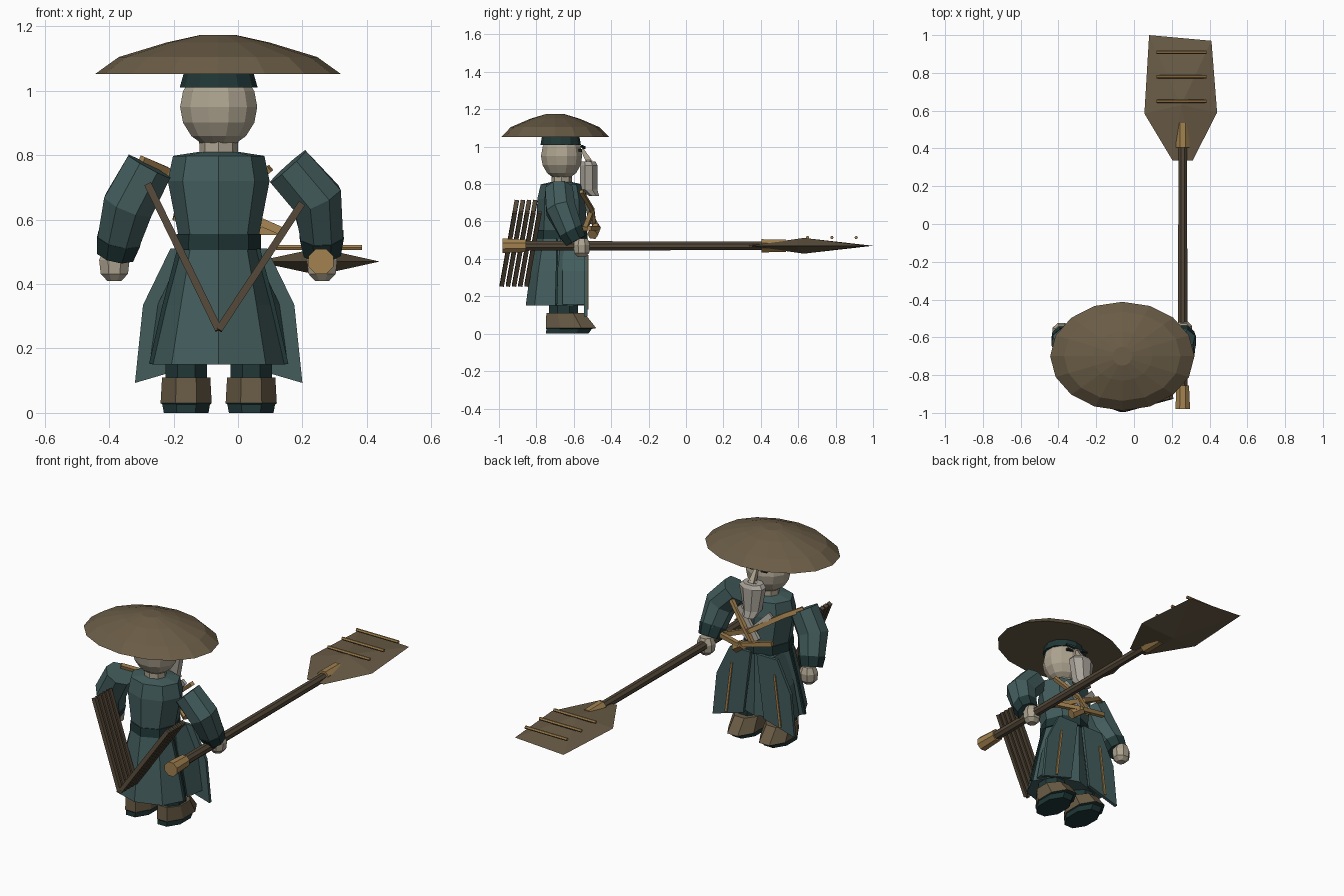
import bpy, bmesh, math
from mathutils import Vector

if "Cube" in bpy.data.objects:
    bpy.data.objects.remove(bpy.data.objects["Cube"])

CX, CY = -0.06, -0.665   # body axis


def material(name, rgb):
    m = bpy.data.materials.new(name)
    m.diffuse_color = (*rgb, 1)
    m.use_nodes = True
    m.node_tree.nodes["Principled BSDF"].inputs["Base Color"].default_value = m.diffuse_color
    return m


ROBE = material("teal cloth", (0.056, 0.108, 0.108))
TRIM = material("dark teal cloth", (0.015, 0.038, 0.038))
STRAW = material("straw brown", (0.145, 0.108, 0.062))
WOOD = material("dark wood", (0.085, 0.062, 0.038))
GOLD = material("ochre", (0.36, 0.22, 0.08))
SKIN = material("pale skin", (0.42, 0.37, 0.28))
HAIR = material("grey hair", (0.42, 0.39, 0.34))
BLACK = material("black", (0.012, 0.012, 0.012))


def finish(name, bm, *mats):
    bmesh.ops.recalc_face_normals(bm, faces=bm.faces)
    me = bpy.data.meshes.new(name)
    bm.to_mesh(me)
    bm.free()
    for m in mats:
        me.materials.append(m)
    ob = bpy.data.objects.new(name, me)
    bpy.context.collection.objects.link(ob)
    return ob


def skin_rings(name, rings, mats, bands=None):
    """Join equal rings of points into a closed solid."""
    bm = bmesh.new()
    vs = [[bm.verts.new(p) for p in r] for r in rings]
    n = len(vs[0])
    for i in range(len(vs) - 1):
        for k in range(n):
            j = (k + 1) % n
            f = bm.faces.new((vs[i][k], vs[i][j], vs[i + 1][j], vs[i + 1][k]))
            f.material_index = bands[i] if bands else 0
    bm.faces.new(vs[0]).material_index = bands[0] if bands else 0
    bm.faces.new(vs[-1]).material_index = bands[-1] if bands else 0
    return finish(name, bm, *mats)


def stack(name, rows, n, mats, bands=None, turn=0.0):
    """Horizontal elliptical rings: (x, y, z, rx, ry)."""
    rings = [[(x + rx * math.cos(2 * math.pi * (k + turn) / n),
               y + ry * math.sin(2 * math.pi * (k + turn) / n), z)
              for k in range(n)] for x, y, z, rx, ry in rows]
    return skin_rings(name, rings, mats, bands)


def tube(name, path, radii, n, mats, bands=None, flat=1.0):
    """Tube through points; flat squashes it along the second axis."""
    pts = [Vector(p) for p in path]
    rings = []
    for i, p in enumerate(pts):
        t = (pts[min(i + 1, len(pts) - 1)] - pts[max(i - 1, 0)]).normalized()
        ref = Vector((0, 1, 0)) if abs(t.y) < 0.8 else Vector((0, 0, 1))
        u = t.cross(ref).normalized()
        v = t.cross(u)
        rings.append([p + radii[i] * (u * math.cos(a) + v * flat * math.sin(a))
                      for a in [2 * math.pi * (k + 0.5) / n for k in range(n)]])
    return skin_rings(name, rings, mats, bands)


def plate(name, outline, y, depth, mat):
    """Outline in x, z given a thickness along y."""
    return skin_rings(name, [[(x, y, z) for x, z in outline],
                             [(x, y + depth, z) for x, z in outline]], [mat])


# Hat with headband
HX, HY = -0.062, -0.70
stack("straw_hat", [(HX, HY, 1.052, 0.382, 0.288), (HX, HY, 1.105, 0.308, 0.236),
                    (HX, HY, 1.15, 0.16, 0.13), (HX, HY, 1.174, 0.052, 0.05)], 16, [STRAW])
stack("headband", [(CX, CY - 0.005, 1.01, 0.121, 0.108), (CX, CY - 0.005, 1.056, 0.108, 0.1)], 12, [TRIM])

# Head and neck
head_rows = []
for i in range(1, 8):
    a = math.pi * i / 8
    head_rows.append((CX, CY, 0.95 - 0.128 * math.cos(a), 0.124 * math.sin(a), 0.114 * math.sin(a)))
stack("head", head_rows, 12, [SKIN], turn=0.5)
stack("neck", [(CX, CY, 0.78, 0.06, 0.055), (CX, CY, 0.87, 0.06, 0.055)], 8, [SKIN])

# Face
tube("nose", [(CX, -0.555, 0.985), (CX, -0.515, 0.915)], [0.012, 0.024], 4, [SKIN])
for s in (-1, 1):
    plate("eye", [(CX + s * 0.025, 0.972), (CX + s * 0.062, 0.975),
                  (CX + s * 0.062, 0.988), (CX + s * 0.025, 0.985)], -0.575, 0.02, BLACK)
    tube("eyebrow", [(CX + s * 0.02, -0.545, 0.995), (CX + s * 0.075, -0.56, 1.005)],
         [0.01, 0.006], 4, [TRIM])
    tube("moustache", [(CX, -0.52, 0.925), (CX + s * 0.065, -0.53, 0.895)], [0.017, 0.006], 4, [HAIR])
stack("beard", [(CX, -0.490, 0.735, 0.038, 0.028), (CX, -0.52, 0.77, 0.052, 0.05),
                (CX, -0.520, 0.90, 0.078, 0.05), (CX, -0.525, 0.92, 0.06, 0.045)], 8, [HAIR], turn=0.5)

# Robe: skirt, belt, torso and collar slope
stack("robe_skirt", [(CX, -0.695, 0.15, 0.207, 0.162), (CX, -0.685, 0.335, 0.166, 0.147),
                     (CX, -0.67, 0.51, 0.125, 0.132)], 8, [ROBE])
stack("belt", [(CX, CY, 0.505, 0.132, 0.138), (CX, CY, 0.555, 0.131, 0.136)], 8, [TRIM])
stack("robe_torso", [(CX, CY, 0.55, 0.125, 0.132), (CX, CY, 0.72, 0.158, 0.13),
                     (CX, CY, 0.798, 0.142, 0.112), (CX, CY, 0.81, 0.065, 0.06)], 8, [ROBE])

# Front coat flaps, side trim and ochre stripes
for s in (-1, 1):
    def mx(d):
        return CX + s * d
    plate("coat_flap", [(mx(0.02), 0.51), (mx(0.15), 0.51), (mx(0.235), 0.335),
                        (mx(0.26), 0.093), (mx(0.065), 0.15)], -0.545, 0.018, ROBE)
    skin_rings("coat_side", [
        [(mx(0.11), -0.66, 0.505), (mx(0.11), -0.54, 0.505), (mx(0.04), -0.54, 0.505)],
        [(mx(0.165), -0.66, 0.335), (mx(0.19), -0.54, 0.335), (mx(0.04), -0.54, 0.335)],
        [(mx(0.2), -0.66, 0.155), (mx(0.215), -0.54, 0.155), (mx(0.06), -0.54, 0.155)]], [ROBE])
    plate("flap_stripe", [(mx(0.13), 0.42), (mx(0.142), 0.42), (mx(0.18), 0.13), (mx(0.165), 0.13)],
          -0.528, 0.007, GOLD)
    tube("side_trim", [(mx(0.122), -0.69, 0.51), (mx(0.168), -0.69, 0.335), (mx(0.21), -0.695, 0.152)],
         [0.009] * 3, 4, [TRIM])

# Legs and boots
for s in (-1, 1):
    x = CX + s * 0.101
    stack("trouser_leg", [(x, CY + 0.01, 0.09, 0.07, 0.085), (x, CY + 0.01, 0.25, 0.07, 0.085)], 8, [TRIM], turn=0.5)
    stack("boot", [(x, -0.635, 0.0, 0.075, 0.122), (x, -0.625, 0.026, 0.08, 0.132),
                   (x, -0.615, 0.03, 0.086, 0.146), (x, -0.645, 0.11, 0.081, 0.11)],
          8, [STRAW, TRIM], [1, 1, 0], turn=0.5)

# Arms: sleeve, cuff, hand
arms = [((0.155, -0.68, 0.765), (0.245, -0.67, 0.665), (0.26, -0.615, 0.545), (0.262, -0.58, 0.48)),
        ((-0.275, -0.68, 0.765), (-0.34, -0.67, 0.645), (-0.37, -0.615, 0.535), (-0.383, -0.59, 0.475))]
for sh, el, wr, end in arms:
    tube("sleeve", [sh, el, wr], [0.08, 0.085, 0.071], 8, [ROBE])
    a, b = Vector(wr), Vector(end)
    tube("cuff", [a + (a - b) * 0.1, a.lerp(b, 0.75)], [0.074, 0.062], 8, [TRIM])
    hx, hy = end[0] - 0.001, end[1] + 0.022
    stack("hand", [(hx, hy, 0.41, 0.024, 0.024), (hx, hy, 0.432, 0.046, 0.044),
                   (hx, hy, 0.475, 0.051, 0.048), (hx, hy, 0.51, 0.035, 0.035)], 8, [SKIN], turn=0.5)

# Paddle: shaft, end ferrules, blade, rungs
PX, PZ = 0.258, 0.47
tube("paddle_shaft", [(PX, -0.88, PZ), (PX, 0.46, PZ)], [0.027, 0.025], 8, [WOOD])
tube("rear_ferrule", [(PX, -0.98, PZ), (PX, -0.855, PZ)], [0.042, 0.036], 8, [GOLD])
tube("blade_ferrule", [(PX, 0.405, PZ), (PX, 0.535, PZ)], [0.038, 0.036], 8, [GOLD])
bm = bmesh.new()
rim = [bm.verts.new((x, y, PZ)) for x, y in
       [(0.08, 1.0), (0.41, 0.97), (0.44, 0.59), (0.31, 0.335), (0.205, 0.335), (0.055, 0.585)]]
for dz in (0.042, -0.042):
    tip = bm.verts.new((0.25, 0.63, PZ + dz))
    for k in range(6):
        bm.faces.new((rim[k], rim[(k + 1) % 6], tip))
finish("paddle_blade", bm, STRAW)
for y in (0.65, 0.78, 0.91):
    tube("blade_rung", [(0.118, y, 0.514), (0.385, y, 0.514)], [0.009, 0.009], 6, [GOLD])

# V-shaped rack of slats on the back
for i in range(5):
    d = i * 0.033
    foot = (CX, -0.985 + d, 0.258)
    for top in ((-0.28, -0.905 + d, 0.71), (0.198, -0.915 + d, 0.65)):
        tube("back_slat", [foot, top], [0.016, 0.016], 4, [WOOD])

# Chest straps and crossed scarf ends
tube("long_strap", [(0.145, -0.54, 0.56), (-0.06, -0.505, 0.65), (-0.22, -0.575, 0.75), (-0.3, -0.64, 0.785)],
     [0.018] * 4, 4, [GOLD])
tube("cross_strap", [(0.1, -0.56, 0.76), (-0.02, -0.5, 0.66), (-0.09, -0.49, 0.57)], [0.015] * 3, 4, [GOLD])
tube("waist_strap", [(0.14, -0.52, 0.565), (0.0, -0.475, 0.565), (-0.2, -0.5, 0.61)], [0.017] * 3, 4, [GOLD])
for s in (-1, 1):
    tube("scarf_end", [(CX + s * 0.1, -0.545, 0.75), (CX - s * 0.04, -0.508, 0.6)],
         [0.022, 0.026], 4, [HAIR], flat=0.5)
tube("belt_knot", [(0.03, -0.5, 0.53), (-0.03, -0.48, 0.57)], [0.03, 0.026], 6, [GOLD])
